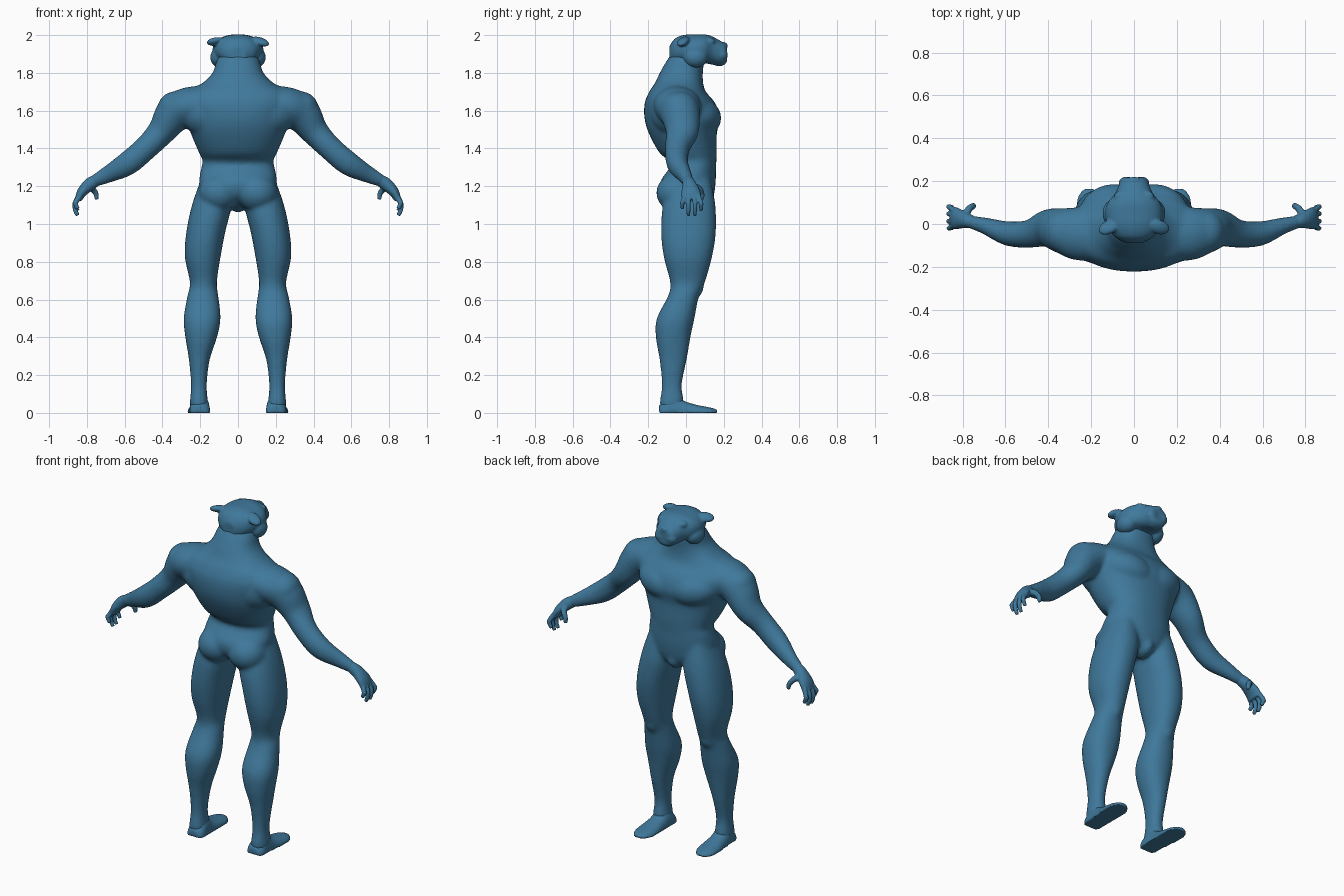
import bpy, bmesh, math
from mathutils import Vector, Matrix

X, Y, Z = Vector((1, 0, 0)), Vector((0, 1, 0)), Vector((0, 0, 1))
skin = bpy.data.materials.new("blue_skin")
skin.diffuse_color = (.05, .19, .33, 1)
bm = bmesh.new()


def smooth_rows(rows, steps=4):
    """Catmull-Rom interpolation of the ring parameters."""
    out = []
    for i in range(len(rows) - 1):
        a, b, c, d = rows[max(i - 1, 0)], rows[i], rows[i + 1], rows[min(i + 2, len(rows) - 1)]
        for s in range(steps):
            t = s / steps
            out.append([0.5 * (2 * q + (r - p) * t + (2 * p - 5 * q + 4 * r - w) * t * t
                        + (3 * q - p - 3 * r + w) * t ** 3) for p, q, r, w in zip(a, b, c, d)])
    return out + [list(rows[-1])]


def loft(rows, axis=None, ref=Y, power=2.0, n=28):
    """Closed tube through rows of (x, y, z, radius along ref, other radius)."""
    rows = smooth_rows(rows)
    pts = [Vector(r[:3]) for r in rows]
    rings = []
    for i, r in enumerate(rows):
        t = axis or (pts[min(i + 1, len(pts) - 1)] - pts[max(i - 1, 0)]).normalized()
        u = (ref - t * ref.dot(t)).normalized()
        v = t.cross(u)
        ring = []
        for k in range(n):
            a = 2 * math.pi * k / n
            c, s = math.cos(a), math.sin(a)
            p = pts[i] + u * r[3] * math.copysign(abs(c) ** (2 / power), c) \
                + v * r[4] * math.copysign(abs(s) ** (2 / power), s)
            p.z = max(p.z, 0)
            ring.append(bm.verts.new(p))
        rings.append(ring)
    faces = [bm.faces.new((a[k], a[(k + 1) % n], b[(k + 1) % n], b[k]))
             for a, b in zip(rings, rings[1:]) for k in range(n)]
    faces += [bm.faces.new(rings[0][::-1]), bm.faces.new(rings[-1])]
    bmesh.ops.recalc_face_normals(bm, faces=faces)


def ball(loc, r, rot=(0, 0, 0)):
    m = Matrix.Translation(loc)
    for ang, ax in zip(rot, 'XYZ'):
        m = m @ Matrix.Rotation(math.radians(ang), 4, ax)
    bmesh.ops.create_uvsphere(bm, u_segments=24, v_segments=14, radius=1,
                              matrix=m @ Matrix.Diagonal((*r, 1)))


def finish(name, voxel, soften):
    """Turn the collected masses into one fused, softened object."""
    global bm
    me = bpy.data.meshes.new(name)
    bm.to_mesh(me)
    bm.free()
    bm = bmesh.new()
    me.materials.append(skin)
    ob = bpy.data.objects.new(name, me)
    bpy.context.collection.objects.link(ob)
    rm = ob.modifiers.new("fuse", 'REMESH')
    rm.mode, rm.voxel_size, rm.use_smooth_shade = 'VOXEL', voxel, True
    sm = ob.modifiers.new("soften", 'SMOOTH')
    sm.factor, sm.iterations = .5, soften


# torso and neck: z, centre y, half width, half depth
torso = [(1.09, .05, .05, .07), (1.14, .015, .17, .13), (1.22, .01, .205, .147),
         (1.30, .037, .194, .122), (1.335, .035, .187, .126), (1.38, .01, .208, .153),
         (1.48, -.017, .25, .18), (1.56, -.02, .275, .2), (1.64, -.032, .30, .187),
         (1.70, -.045, .27, .15), (1.745, -.037, .19, .128), (1.80, -.025, .135, .114),
         (1.86, -.005, .115, .1), (1.91, .01, .09, .08)]
loft([(0, y, z, rx, ry) for z, y, rx, ry in torso], axis=Z, ref=X, power=2.25, n=40)
ball((0, .075, 1.12), (.05, .075, .06))

for s in (-1, 1):
    # chest, shoulder blade, buttock
    ball((s * .11, .07, 1.565), (.15, .115, .10), (0, s * -12, s * -15))
    ball((s * .15, -.07, 1.59), (.16, .12, .13))
    ball((s * .1, -.05, 1.165), (.11, .108, .10))

    # leg: z, centre x, centre y, half width, half depth
    leg = [(1.24, .125, .03, .07, .10), (1.10, .14, .017, .104, .139), (.95, .172, .013, .103, .145),
           (.82, .187, .01, .094, .127), (.69, .183, .008, .071, .092), (.62, .186, -.013, .082, .082),
           (.50, .19, -.055, .098, .1), (.40, .195, -.068, .084, .092), (.28, .205, -.068, .055, .072),
           (.15, .207, -.075, .042, .053), (.07, .207, -.075, .047, .063), (.03, .206, -.078, .05, .062)]
    loft([(s * x, y, z, rx, ry) for z, x, y, rx, ry in leg], axis=Z, ref=X, power=2.2)
    ball((s * .185, .045, .675), (.05, .05, .07))

    # arm: x, y, z, radius in y, radius across
    arm = [(.16, -.05, 1.63, .12, .10), (.26, -.045, 1.625, .125, .10), (.34, -.03, 1.58, .105, .1),
           (.405, -.02, 1.49, .088, .075), (.485, -.045, 1.405, .066, .065),
           (.585, -.045, 1.32, .058, .064), (.69, -.01, 1.262, .04, .046),
           (.745, .005, 1.235, .033, .036), (.775, .012, 1.22, .028, .028)]
    loft([(s * x, *r) for x, *r in arm])
    ball((s * .335, -.035, 1.615), (.09, .1, .087))
    ball((s * .52, -.07, 1.385), (.04, .036, .04))
finish("body", .009, 18)

# head: y, centre z, half width, half height
head = [(-.088, 1.90, .04, .04), (-.06, 1.915, .09, .066), (-.01, 1.923, .122, .078),
        (.05, 1.922, .135, .082), (.10, 1.927, .122, .077), (.14, 1.918, .09, .075),
        (.18, 1.905, .072, .066), (.205, 1.90, .062, .056), (.217, 1.90, .045, .038)]
loft([(0, y, z, rx, rz) for y, z, rx, rz in head], axis=Y, ref=X, power=2.2)
ball((0, .2, 1.945), (.03, .022, .018))
ball((0, .175, 1.857), (.045, .035, .022))
for s in (-1, 1):
    # cheek, muzzle pad, brow, ear
    ball((s * .095, .05, 1.882), (.052, .065, .055))
    ball((s * .035, .19, 1.895), (.037, .032, .032))
    ball((s * .06, .125, 1.965), (.035, .032, .022))
    ball((s * .118, -.015, 1.966), (.052, .034, .02), (s * 20, s * 14, s * -22))
finish("cat_head", .006, 7)

for s in (-1, 1):
    # palm
    loft([(s * .745, .005, 1.235, .028, .031), (s * .785, .017, 1.21, .036, .034),
          (s * .825, .025, 1.17, .05, .027), (s * .845, .03, 1.13, .052, .019)])
    # fingers and thumb
    for y, tip in ((-.02, 1.08), (.013, 1.045), (.047, 1.045), (.08, 1.07)):
        loft([(s * .84, .03 + (y - .03) * .7, 1.15, .012, .015), (s * .862, y, 1.11, .012, .014),
              (s * .86, y, tip + .025, .011, .013), (s * .848, y, tip, .009, .011)], n=12)
    loft([(s * .79, .035, 1.2, .022, .02), (s * .77, .07, 1.185, .016, .018),
          (s * .752, .083, 1.16, .014, .015), (s * .748, .085, 1.13, .011, .011)], ref=X, n=12)
finish("hands", .005, 3)

for s in (-1, 1):
    # foot: y, half width, height
    foot = [(-.143, .035, .04), (-.12, .053, .06), (-.07, .054, .10), (-.01, .055, .064),
            (.05, .061, .044), (.11, .058, .032), (.145, .042, .024), (.165, .02, .016)]
    loft([(s * (.205 + .03 * y), y, 0, w, h) for y, w, h in foot], axis=Y, ref=X, power=2.3)
finish("feet", .006, 3)
